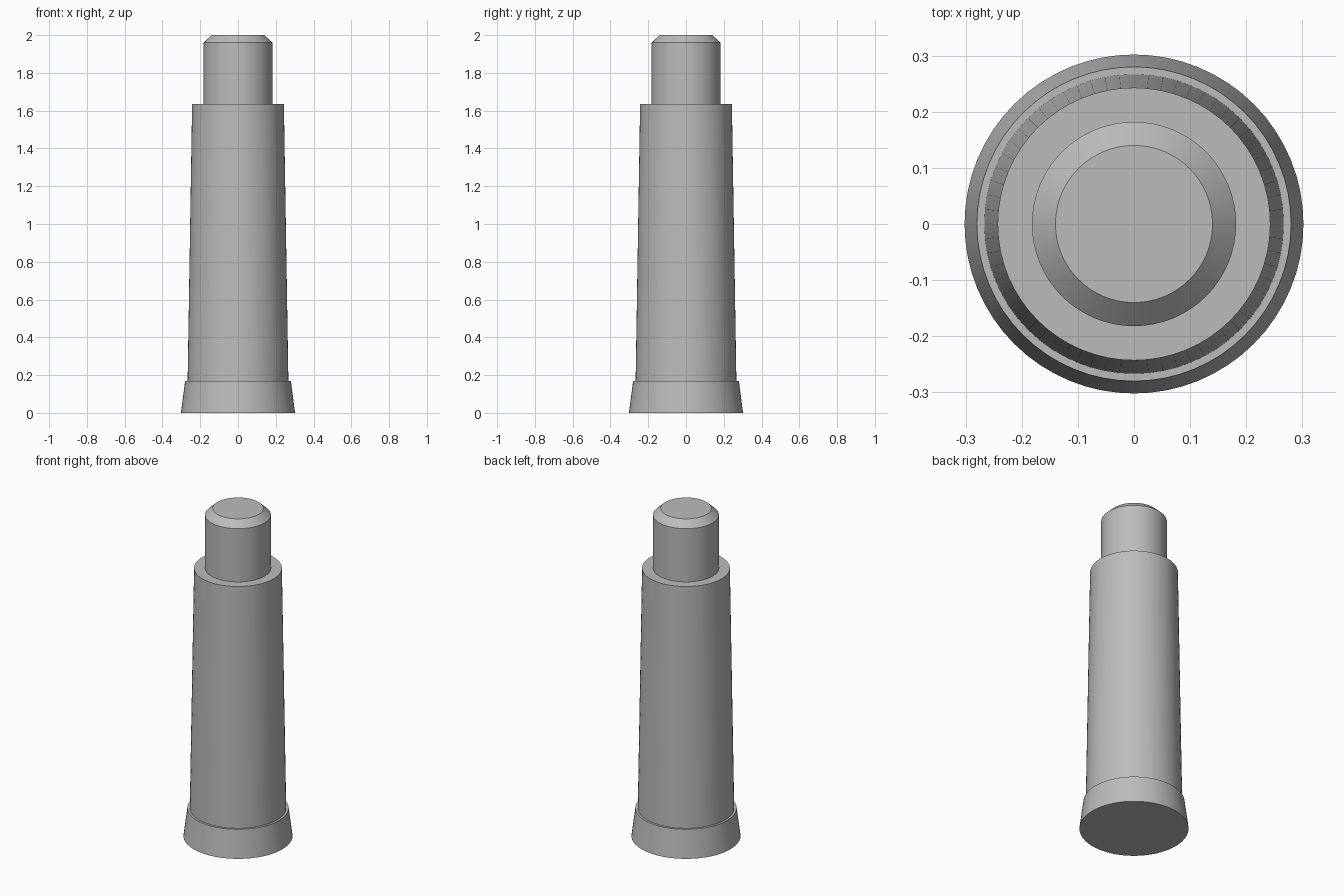
import bpy, bmesh
from math import cos, sin, tau, radians

SIDES = 64

cube = bpy.data.objects.get("Cube")
if cube:
    bpy.data.objects.remove(cube, do_unlink=True)

# Single plain grey
grey = bpy.data.materials.new("plain_grey")
grey.use_nodes = True
colour = (0.5, 0.5, 0.5, 1)
grey.diffuse_color = colour
grey.node_tree.nodes["Principled BSDF"].inputs["Base Color"].default_value = colour


def turned_part(name, profile):
    """Closed solid of revolution from (radius, height) points, bottom to top."""
    bm = bmesh.new()
    rings = [[bm.verts.new((r * cos(tau * i / SIDES), r * sin(tau * i / SIDES), z))
              for i in range(SIDES)] for r, z in profile]
    for low, high in zip(rings, rings[1:]):
        for i in range(SIDES):
            j = (i + 1) % SIDES
            bm.faces.new((low[i], low[j], high[j], high[i]))
    bm.faces.new(rings[0][::-1])
    bm.faces.new(rings[-1])
    mesh = bpy.data.meshes.new(name)
    bm.to_mesh(mesh)
    bm.free()
    mesh.materials.append(grey)
    obj = bpy.data.objects.new(name, mesh)
    bpy.context.collection.objects.link(obj)
    bpy.ops.object.select_all(action="DESELECT")
    obj.select_set(True)
    bpy.context.view_layer.objects.active = obj
    bpy.ops.object.shade_smooth_by_angle(angle=radians(30))
    return obj


# Flared foot, tapered shaft, and chamfered pin on top
turned_part("flared_foot", [(0.302, 0), (0.28, 0.17)])
turned_part("tapered_shaft", [(0.267, 0.16), (0.243, 1.635)])
turned_part("top_pin", [(0.182, 1.62), (0.182, 1.96), (0.14, 2.0)])
